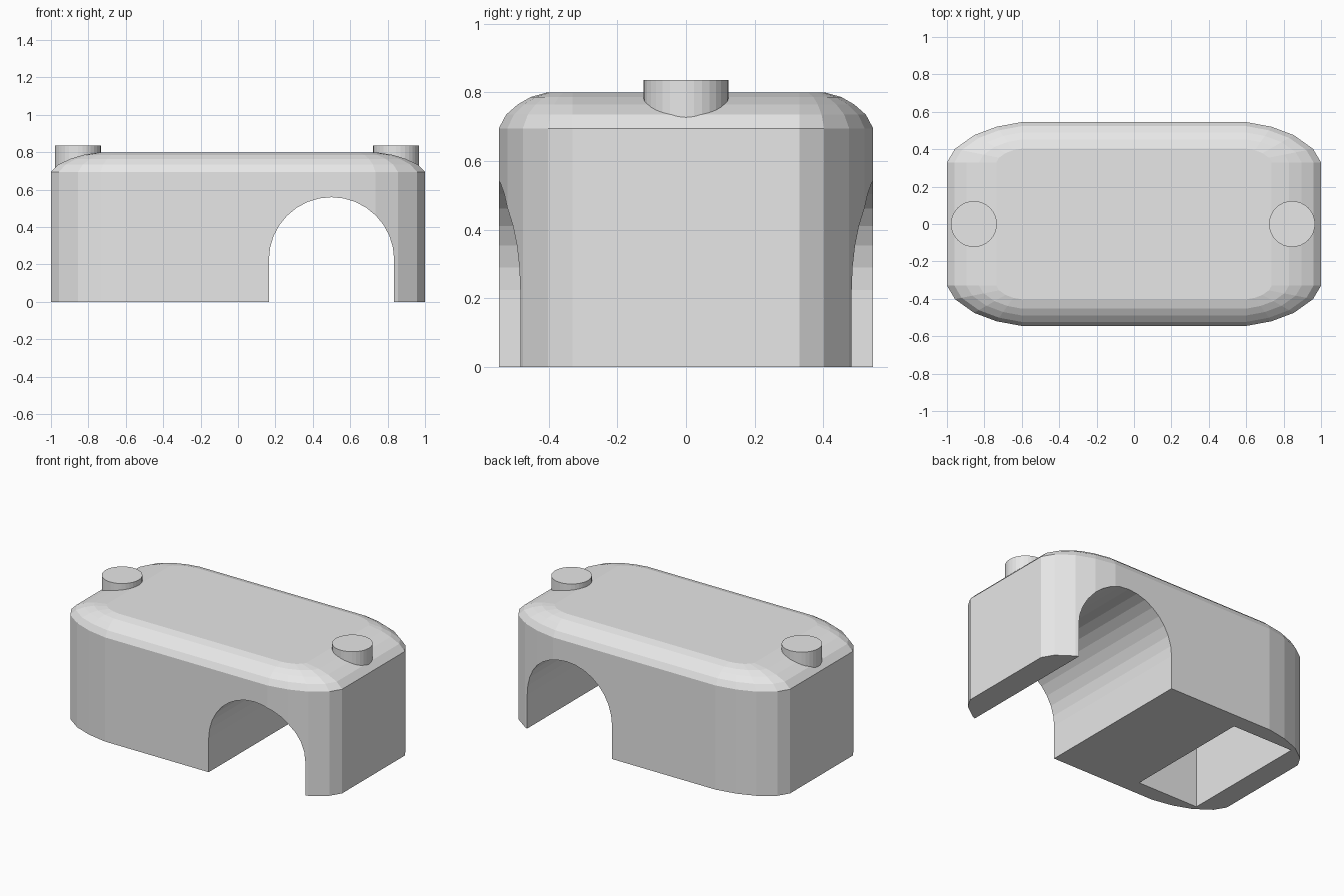
import bpy
import bmesh
import math

cube = bpy.data.objects.get("Cube")
if cube:
    bpy.data.objects.remove(cube, do_unlink=True)

grey = bpy.data.materials.new("light grey")
grey.use_nodes = True
grey.diffuse_color = (0.8, 0.8, 0.8, 1)
grey.node_tree.nodes["Principled BSDF"].inputs["Base Color"].default_value = (0.8, 0.8, 0.8, 1)


def loft(name, loops):
    """Closed solid skinned through matching loops of points."""
    bm = bmesh.new()
    rings = [[bm.verts.new(p) for p in loop] for loop in loops]
    n = len(rings[0])
    for low, high in zip(rings, rings[1:]):
        for i in range(n):
            j = (i + 1) % n
            bm.faces.new((low[i], low[j], high[j], high[i]))
    bm.faces.new(rings[0][::-1])
    bm.faces.new(rings[-1])
    bmesh.ops.recalc_face_normals(bm, faces=bm.faces)
    mesh = bpy.data.meshes.new(name)
    bm.to_mesh(mesh)
    bm.free()
    mesh.materials.append(grey)
    obj = bpy.data.objects.new(name, mesh)
    bpy.context.collection.objects.link(obj)
    return obj


def cut(target, cutter):
    """Subtract the cutter, then drop it."""
    cutter.hide_render = True
    mod = target.modifiers.new("cut", "BOOLEAN")
    mod.operation = "DIFFERENCE"
    mod.solver = "EXACT"
    mod.object = cutter
    bpy.context.view_layer.objects.active = target
    bpy.ops.object.modifier_apply(modifier=mod.name)
    bpy.data.objects.remove(cutter, do_unlink=True)


# Plan of one rounded corner, as offsets from the core rectangle
CORE_X, CORE_Y = 0.6, 0.33
corner = [(0.4, 0.0), (0.357, 0.072), (0.255, 0.145), (0.135, 0.19), (0.0, 0.215)]


def outline(f, z):
    pts = []
    for sx, sy, order in ((1, 1, 1), (-1, 1, -1), (-1, -1, 1), (1, -1, -1)):
        pts += [(sx * (CORE_X + f * dx), sy * (CORE_Y + f * dy), z)
                for dx, dy in corner[::order]]
    return pts


# Body: straight walls, then a rounded shoulder up to the flat top
shoulder = [(1, 0), (1, 0.695), (0.9, 0.735), (0.74, 0.765), (0.57, 0.786), (0.34, 0.8)]
body = loft("body", [outline(f, z) for f, z in shoulder])

# Arch tunnel running front to back
arch = [(0.165, -0.1)]
arch += [(0.5 - 0.335 * math.cos(math.pi * i / 16), 0.225 + 0.335 * math.sin(math.pi * i / 16))
         for i in range(17)]
arch += [(0.835, -0.1)]
cut(body, loft("arch_cutter", [[(x, y, z) for x, z in arch] for y in (-0.8, 0.8)]))

# Rectangular pocket in the underside
pocket = [(-0.855, -0.44), (-0.41, -0.44), (-0.41, 0.44), (-0.855, 0.44)]
cut(body, loft("pocket_cutter", [[(x, y, z) for x, y in pocket] for z in (-0.1, 0.56)]))

# Round studs on the top, one at each end
for name, cx in (("left_stud", 0.845), ("right_stud", -0.856)):
    ring = [(cx + 0.123 * math.cos(math.tau * i / 32), 0.123 * math.sin(math.tau * i / 32))
            for i in range(32)]
    loft(name, [[(x, y, z) for x, y in ring] for z in (0.7, 0.835)])
